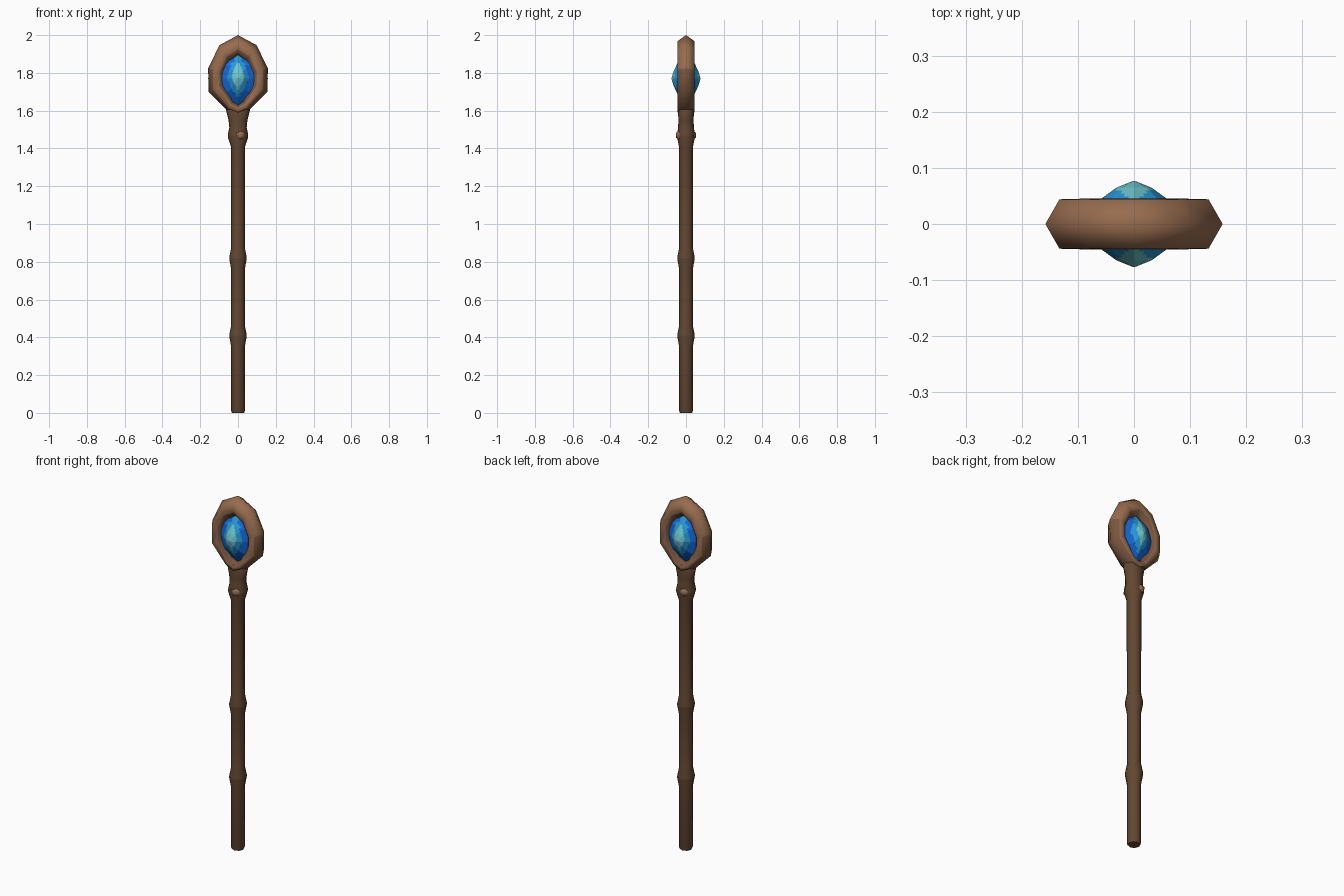
import bpy, bmesh, math
from mathutils import Vector

if "Cube" in bpy.data.objects:
    bpy.data.objects.remove(bpy.data.objects["Cube"])


def mat(name, rgb):
    m = bpy.data.materials.new(name)
    m.diffuse_color = (*rgb, 1)
    m.use_nodes = True
    m.node_tree.nodes["Principled BSDF"].inputs["Base Color"].default_value = m.diffuse_color
    return m


dark = mat("dark_wood", (0.125, 0.063, 0.031))
mid = mat("mid_wood", (0.19, 0.092, 0.047))
light = mat("light_wood", (0.31, 0.150, 0.077))
pale = mat("pale_teal_crystal", (0.16, 0.57, 0.62))
blue = mat("blue_crystal", (0.02, 0.32, 0.68))
deep = mat("deep_blue_crystal", (0.006, 0.14, 0.70))


def finish(name, bm, mats, rule=None, smooth=None):
    bmesh.ops.remove_doubles(bm, verts=bm.verts, dist=1e-5)
    bmesh.ops.recalc_face_normals(bm, faces=bm.faces)
    bm.normal_update()
    if rule:
        for f in bm.faces:
            f.material_index = rule(f.calc_center_median(), f.normal)
    me = bpy.data.meshes.new(name)
    bm.to_mesh(me)
    bm.free()
    for m in mats:
        me.materials.append(m)
    ob = bpy.data.objects.new(name, me)
    bpy.context.collection.objects.link(ob)
    if smooth:
        bpy.ops.object.select_all(action='DESELECT')
        bpy.context.view_layer.objects.active = ob
        ob.select_set(True)
        bpy.ops.object.shade_smooth_by_angle(angle=math.radians(smooth))
    return ob


def loft(rings, closed=False):
    """Skin a list of equal-length vertex rings."""
    bm = bmesh.new()
    vs = [[bm.verts.new(p) for p in r] for r in rings]
    n, k = len(vs), len(vs[0])
    for i in range(n if closed else n - 1):
        a, b = vs[i], vs[(i + 1) % n]
        for j in range(k):
            bm.faces.new((a[j], a[(j + 1) % k], b[(j + 1) % k], b[j]))
    if not closed:
        bm.faces.new(vs[0])
        bm.faces.new(vs[-1])
    return bm


def oval(rx, ry, n=8):
    return [(rx * math.cos(i * math.tau / n), ry * math.sin(i * math.tau / n))
            for i in range(n)]


# shaft with two swollen joints, collar and flared neck: (x radius, y radius, z)
prof = [(.032, .032, 0), (.036, .036, .01)]
for zc in (.41, .82):
    prof += [(.036, .036, zc - .06), (.046, .046, zc - .005),
             (.046, .046, zc + .005), (.036, .036, zc + .055)]
prof += [(.037, .037, 1.41), (.054, .047, 1.46), (.054, .047, 1.475),
         (.046, .042, 1.51), (.050, .040, 1.55), (.064, .043, 1.605), (.05, .04, 1.62)]
finish("shaft", loft([[(x, y, z) for x, y in oval(rx, ry)] for rx, ry, z in prof]),
       [dark], smooth=60)

# small cut-branch knobs on the front and back of the collar
for name, s in (("front_knob", -1), ("back_knob", 1)):
    bm = bmesh.new()
    bmesh.ops.create_icosphere(bm, subdivisions=1, radius=.030)
    bmesh.ops.translate(bm, verts=bm.verts, vec=(-.012 * s, .027 * s, 1.47))
    finish(name, bm, [light], smooth=60)

# head ring: outer and inner outline (right half), mirrored into a closed path
outer = [(0, 2.0), (.098, 1.947), (.158, 1.825), (.156, 1.70), (.055, 1.60), (0, 1.575)]
inner = [(0, 1.895), (.045, 1.865), (.074, 1.80), (.074, 1.74), (.03, 1.65), (0, 1.63)]
mirror = lambda h: h + [(-x, z) for x, z in reversed(h[1:-1])]
section = [(0, 0), (.30, -.044), (.72, -.045), (1, -.02),
           (1, .02), (.72, .045), (.30, .044)]
rings = []
for o, i in zip(mirror(outer), mirror(inner)):
    o, i = Vector((o[0], 0, o[1])), Vector((i[0], 0, i[1]))
    rings.append([o.lerp(i, t) + Vector((0, y, 0)) for t, y in section])


def ring_colour(c, n):
    if n.x * c.x + n.z * (c.z - 1.77) < 0 and abs(n.y) < .95:
        return 1 if abs(n.y) > .4 else 0   # browner bevel of the opening
    if abs(n.y) < .9 and c.z < 1.78:
        return 1                           # browner lower sides
    return 2


finish("head_ring", loft(rings, True), [dark, mid, light], ring_colour, 75)

# lens-shaped crystal: facets rise from a wide rim inside the ring to front and back points
ZC = 1.77
half = [(.001, .001, .077), (.031, .040, .065), (.060, .084, .044)]
lens = half + [(.159, .146, 0)] + [(a, b, -y) for a, b, y in reversed(half)]
bm = loft([[(x, y, ZC + z) for x, z in oval(a, b)] for a, b, y in lens])
bmesh.ops.subdivide_edges(bm, edges=bm.edges, cuts=3, use_grid_fill=True)


def gem_colour(c, n):
    x, z = abs(c.x), abs(c.z - ZC - .015)
    if x / .035 + z / .085 < 1:
        return 0
    if x / .068 + z / .125 < 1:
        return 1
    return 2


finish("crystal", bm, [pale, blue, deep], gem_colour)
